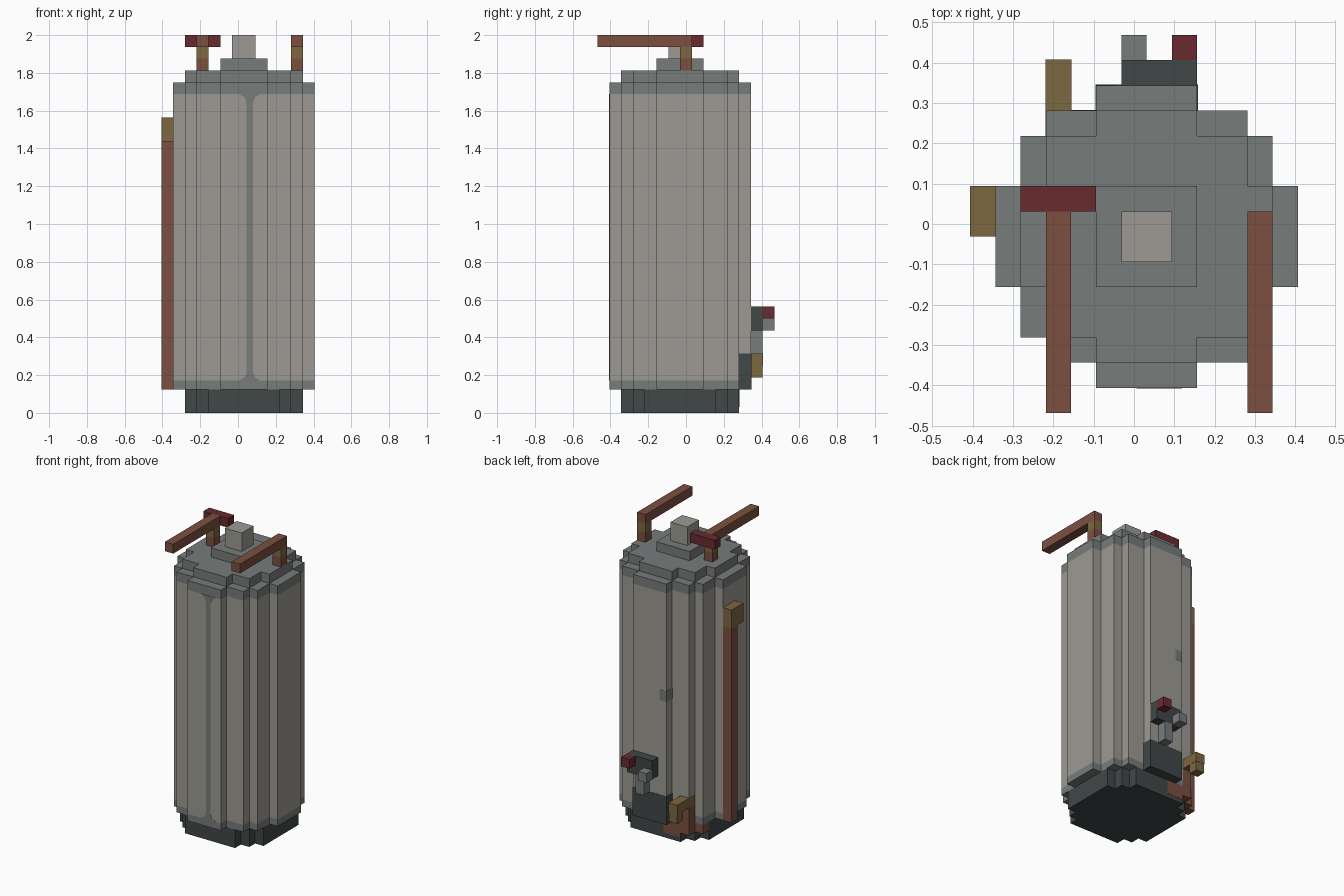
import bpy, bmesh

if "Cube" in bpy.data.objects:
    bpy.data.objects.remove(bpy.data.objects["Cube"], do_unlink=True)

U = 1 / 16                 # one block unit
CX, CY = U / 2, -U / 2     # axis of the tank


def material(name, hexa):
    def lin(c):
        c /= 255
        return c / 12.92 if c < 0.04045 else ((c + 0.055) / 1.055) ** 2.4
    col = [lin(int(hexa[i:i + 2], 16)) for i in (0, 2, 4)] + [1]
    m = bpy.data.materials.new(name)
    m.use_nodes = True
    m.diffuse_color = col
    m.node_tree.nodes["Principled BSDF"].inputs["Base Color"].default_value = col
    return m


SHELL = material("warm_grey", "9d9a93")
STEEL = material("steel_grey", "777c7b")
DARK = material("dark_iron", "414747")
COPPER = material("copper", "7b5040")
BRASS = material("brass", "7c6840")
RED = material("deep_red", "682b2f")


def finish(name, bm, mats):
    bmesh.ops.recalc_face_normals(bm, faces=bm.faces)
    me = bpy.data.meshes.new(name)
    bm.to_mesh(me)
    bm.free()
    for m in mats:
        me.materials.append(m)
    ob = bpy.data.objects.new(name, me)
    bpy.context.collection.objects.link(ob)
    return ob


def place(x, y, z):
    return (CX + x * U, CY + y * U, z * U)


def box(name, mat, xs, ys, zs, grow=0):
    """Block spanning the given ranges, in block units from the tank axis."""
    bm = bmesh.new()
    bmesh.ops.create_cube(bm, size=1)
    for v in bm.verts:
        v.co = place(*[r[1] + grow if c > 0 else r[0] - grow
                       for c, r in zip(v.co, (xs, ys, zs))])
    return finish(name, bm, [mat])


def stepped_drum(name, quarter, levels, mats):
    """Stepped round prism; mats[i] colours the band levels[i]..levels[i+1]."""
    q = quarter
    outline = (q + [(-x, y) for x, y in reversed(q)]
               + [(-x, -y) for x, y in q] + [(x, -y) for x, y in reversed(q)])
    n = len(outline)
    bm = bmesh.new()
    rings = [[bm.verts.new(place(x, y, z)) for x, y in outline] for z in levels]
    used = list(dict.fromkeys(mats))
    for i, m in enumerate(mats):
        for j in range(n):
            k = (j + 1) % n
            f = bm.faces.new((rings[i][j], rings[i][k], rings[i + 1][k], rings[i + 1][j]))
            f.material_index = used.index(m)
    bm.faces.new(rings[0]).material_index = used.index(mats[0])
    bm.faces.new(rings[-1]).material_index = used.index(mats[-1])
    return finish(name, bm, used)


# Tank: dark foot, banded shell, lid, cap and knob
stepped_drum("foot", [(5, 3), (4, 3), (4, 4), (3, 4), (3, 5)], [0, 2], [DARK])
stepped_drum("tank_shell", [(6, 2), (5, 2), (5, 4), (4, 4), (4, 5), (2, 5), (2, 6)],
             [2, 2.75, 27, 28], [STEEL, SHELL, STEEL])
stepped_drum("lid", [(5, 2), (4, 2), (4, 4), (2, 4), (2, 5)], [28, 29], [STEEL])
box("cap", STEEL, (-2, 2), (-2, 2), (29, 30))
box("knob", SHELL, (-1, 1), (-1, 1), (30, 32))

# Front seam with flared ends, a thin plate
half = [(0.28, 14.9), (0.28, 26.3), (0.45, 26.75), (0.9, 27)]
half = [(0.9, 2.75), (0.45, 3), (0.28, 3.4)] + half
bm = bmesh.new()
seam = [(w, z) for w, z in half] + [(-w, z) for w, z in reversed(half)]
face = bm.faces.new([bm.verts.new(place(0.5 + w, -6.03, z)) for w, z in seam])
res = bmesh.ops.extrude_face_region(bm, geom=[face])
for v in res["geom"]:
    if isinstance(v, bmesh.types.BMVert):
        v.co.y += 0.04 * U
finish("front_seam", bm, [STEEL])

# Small worn patch wrapping a rear corner
box("rear_patch", STEEL, (-2, -1.2), (5, 6), (15.3, 16.4), 0.02)

# Two top handles
for side, x in (("left", 4), ("right", -4)):
    xs = (x, x + 1)
    box(side + "_handle_bar", COPPER, xs, (-7, 1), (31, 32))
    box(side + "_handle_collar", BRASS, xs, (0, 1), (30, 31))
    box(side + "_handle_post", COPPER, xs, (0, 1), (29, 30))
box("lever_grip", RED, (-5, -2), (1, 2), (31, 32))

# Side pipe
box("side_pipe", COPPER, (-7, -6), (1, 2), (2, 23))
box("side_pipe_elbow", BRASS, (-7, -6), (0, 2), (23, 25))

# Rear valve
box("valve_mount", DARK, (-2, 2), (5, 6), (2, 5), 0.03)
box("valve_stem", STEEL, (0, 1), (6, 7), (5, 7))
box("valve_lever", DARK, (-1, 2), (6, 7), (7, 9))
box("valve_knob", STEEL, (-1, 0), (7, 8), (7, 8))
box("valve_button", RED, (1, 2), (7, 8), (8, 9))

# Rear spout and its feed pipe around the foot
box("spout_arm", BRASS, (-4, -3), (4, 7), (4, 5), 0.02)
box("spout_tip", BRASS, (-4, -3), (6, 7), (3, 4))
box("feed_riser", COPPER, (-4, -3), (4, 5), (1, 4), 0.02)
box("feed_bend", COPPER, (-5, -4), (3, 4), (1, 2))
box("feed_plate", COPPER, (-3, -1), (4.9, 5.02), (0.5, 2))
